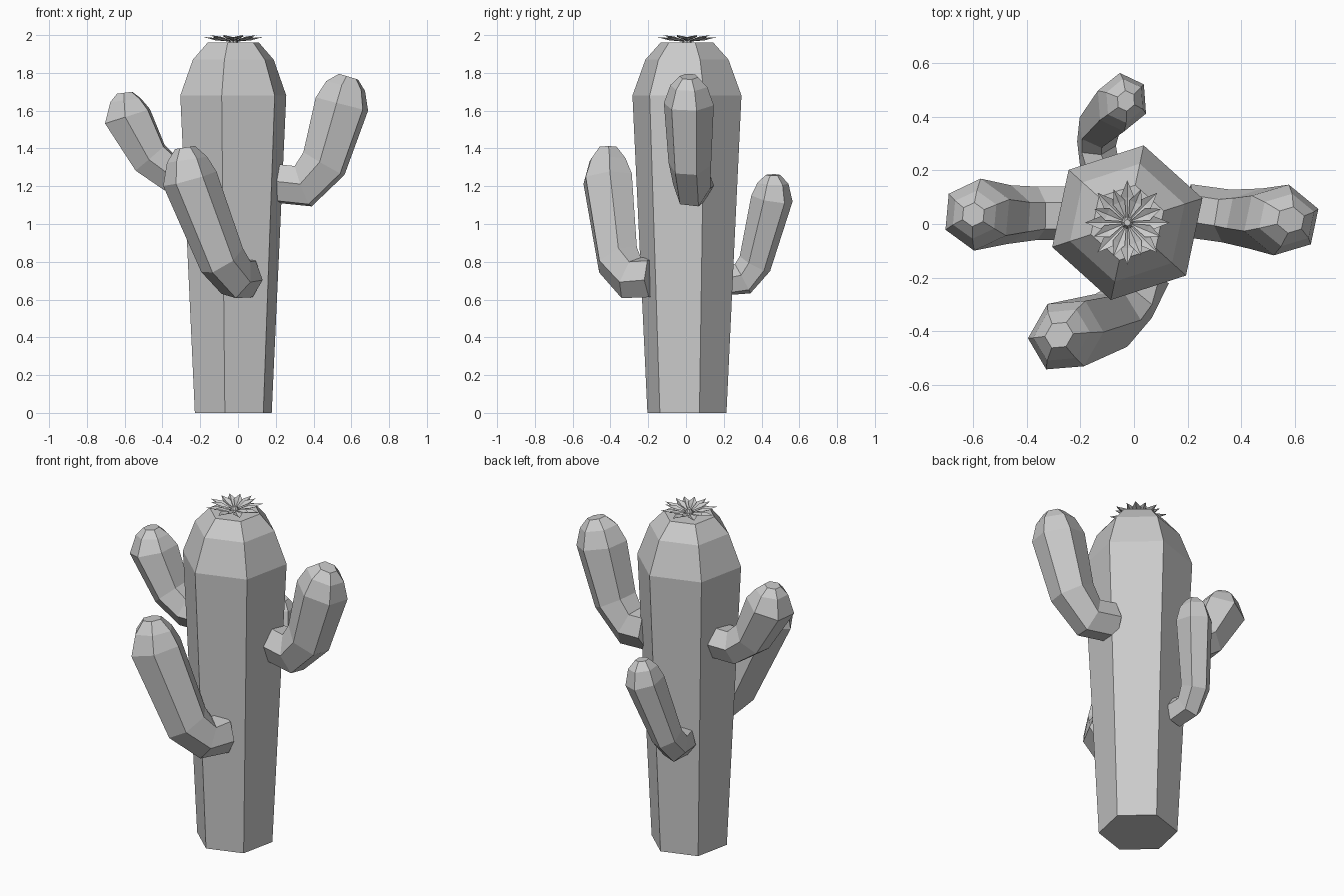
import bpy, bmesh, math
from mathutils import Vector

if "Cube" in bpy.data.objects:
    bpy.data.objects.remove(bpy.data.objects["Cube"], do_unlink=True)

SIDES = 6
CENTRE = Vector((-0.025, 0.005, 0))

grey = bpy.data.materials.new("plain_grey")
grey.use_nodes = True
grey.diffuse_color = (0.6, 0.6, 0.6, 1)
grey.node_tree.nodes["Principled BSDF"].inputs["Base Color"].default_value = (0.6, 0.6, 0.6, 1)


def finish(bm, name):
    bmesh.ops.recalc_face_normals(bm, faces=bm.faces)
    mesh = bpy.data.meshes.new(name)
    bm.to_mesh(mesh)
    bm.free()
    mesh.materials.append(grey)
    obj = bpy.data.objects.new(name, mesh)
    bpy.context.collection.objects.link(obj)
    return obj


def skin(bm, rings):
    """Join rings of vertices with quads and close both ends."""
    for a, b in zip(rings, rings[1:]):
        for i in range(len(a)):
            j = (i + 1) % len(a)
            bm.faces.new((a[i], a[j], b[j], b[i]))
    bm.faces.new(rings[0])
    bm.faces.new(rings[-1])


# Tapered six-sided trunk with a domed top
bm = bmesh.new()
rings = []
for z, r in ((0, 0.214), (1.68, 0.295), (1.87, 0.225), (1.96, 0.143)):
    ring = []
    for i in range(SIDES):
        a = math.radians(18 + 60 * i)
        ring.append(bm.verts.new(CENTRE + Vector((r * math.cos(a), r * math.sin(a), z))))
    rings.append(ring)
skin(bm, rings)
finish(bm, "trunk")


# Arms: hexagonal tubes swept along a bent path, mitred at each bend
def arm(name, path, radii, stretch=1.12):
    pts = [Vector(p) for p in path]
    run = pts[3] - pts[0]
    side = Vector((-run.y, run.x, 0)).normalized()
    bm = bmesh.new()
    rings = []
    for k, (p, r) in enumerate(zip(pts, radii)):
        d_in = (p - pts[max(k - 1, 0)]).normalized()
        d_out = (pts[min(k + 1, len(pts) - 1)] - p).normalized()
        t = (d_in + d_out).normalized()
        s = (side - t * side.dot(t)).normalized()
        u = t.cross(s)
        mitre = stretch / max(t.dot(d_out), t.dot(d_in), 0.8)
        ring = []
        for i in range(SIDES):
            a = math.radians(60 * i - 6)
            ring.append(bm.verts.new(p + s * r * math.cos(a) + u * r * mitre * math.sin(a)))
        rings.append(ring)
    skin(bm, rings)
    finish(bm, name)


arm("left_arm",
    [(0.2, 0.05, 1.215), (0.345, 0.03, 1.2), (0.455, 0.02, 1.32),
     (0.55, 0.015, 1.635), (0.57, 0.015, 1.73), (0.585, 0.015, 1.78)],
    [0.1, 0.1, 0.115, 0.135, 0.1, 0.05])
arm("right_arm",
    [(-0.2, 0.04, 1.27), (-0.36, 0.04, 1.27), (-0.465, 0.035, 1.35),
     (-0.585, 0.035, 1.57), (-0.595, 0.035, 1.655), (-0.6, 0.035, 1.695)],
    [0.1, 0.1, 0.11, 0.135, 0.09, 0.045], 1.0)
arm("front_arm",
    [(0.04, -0.18, 0.715), (-0.01, -0.29, 0.715), (-0.085, -0.36, 0.81),
     (-0.255, -0.415, 1.24), (-0.27, -0.415, 1.34), (-0.28, -0.415, 1.405)],
    [0.1, 0.1, 0.115, 0.135, 0.1, 0.05])
arm("back_arm",
    [(-0.125, 0.2, 0.7), (-0.14, 0.3, 0.71), (-0.13, 0.365, 0.79),
     (-0.045, 0.455, 1.135), (-0.035, 0.46, 1.215), (-0.03, 0.46, 1.26)],
    [0.075, 0.075, 0.08, 0.1, 0.075, 0.035])


# Flower: two layers of folded, pointed petals around a small bud
def petals(name, count, turn, length, width, base_z, tip_z):
    bm = bmesh.new()
    for i in range(count):
        a = math.radians(turn) + math.tau * i / count
        out = Vector((math.cos(a), math.sin(a), 0))
        across = Vector((-out.y, out.x, 0))
        mid_z = (base_z + tip_z) / 2

        def vert(r, w, z):
            return bm.verts.new(CENTRE + out * r + across * w + Vector((0, 0, z)))
        root = vert(0.01, 0, base_z)
        fold = vert(length * 0.6, 0, mid_z - 0.005)
        tip = vert(length, 0, tip_z)
        for w in (-width, width):
            edge = vert(length * 0.6, w, mid_z + 0.007)
            bm.faces.new((root, edge, fold))
            bm.faces.new((fold, edge, tip))
    finish(bm, name)


petals("outer_petals", 8, 0, 0.158, 0.026, 1.965, 1.99)
petals("inner_petals", 8, 22.5, 0.135, 0.024, 1.97, 2.0)

bm = bmesh.new()
bmesh.ops.create_cone(bm, cap_ends=True, segments=8, radius1=0.026, radius2=0.012, depth=0.03)
bmesh.ops.translate(bm, verts=bm.verts, vec=CENTRE + Vector((0, 0, 1.975)))
finish(bm, "flower_bud")
